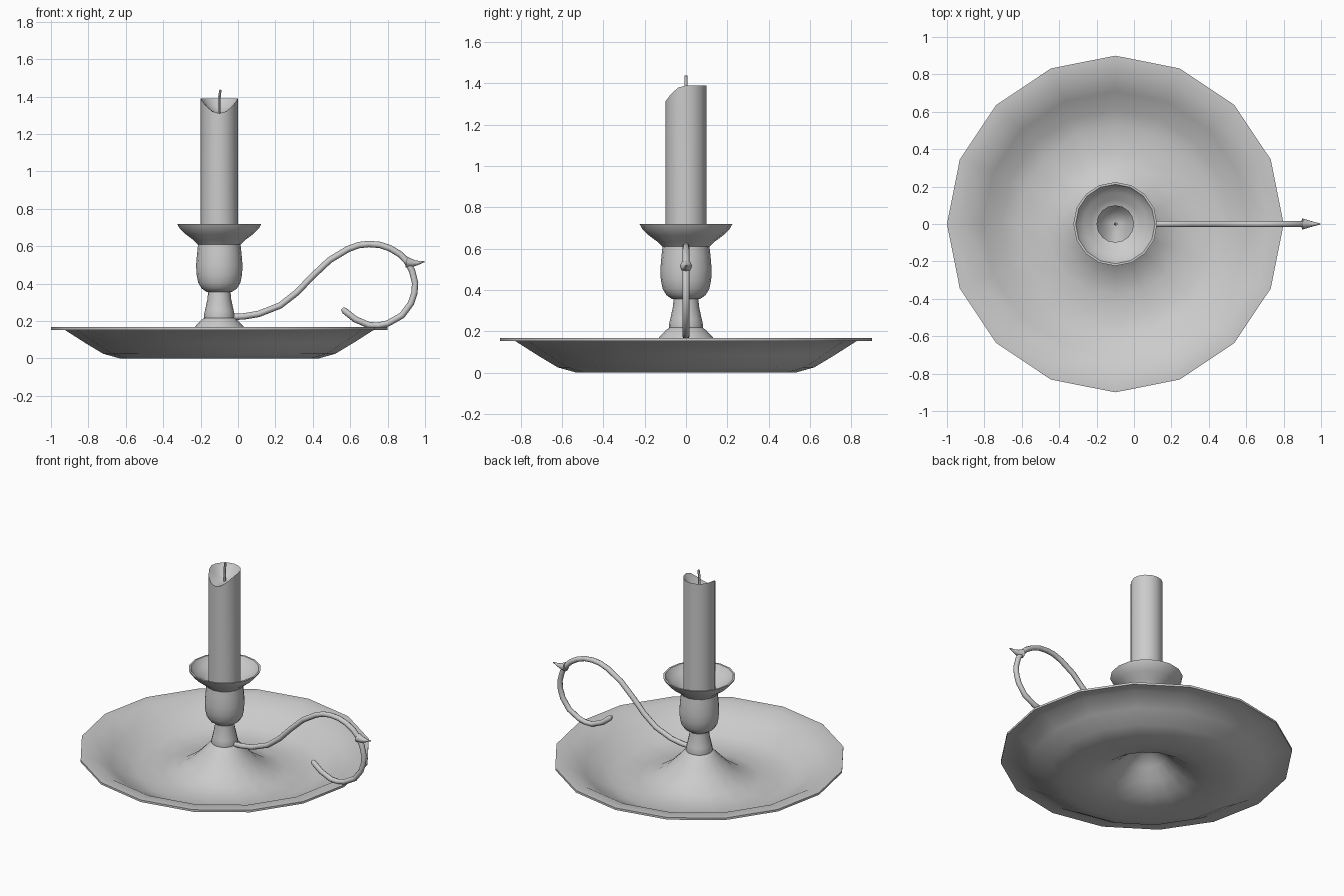
import bpy, bmesh, math
from mathutils import Vector

if "Cube" in bpy.data.objects:
    bpy.data.objects.remove(bpy.data.objects["Cube"])

CX = -0.1   # axis of dish and candle
SIDES = 16


def finish(bm, name, angle=40):
    bmesh.ops.recalc_face_normals(bm, faces=bm.faces)
    me = bpy.data.meshes.new(name)
    bm.to_mesh(me)
    bm.free()
    ob = bpy.data.objects.new(name, me)
    bpy.context.collection.objects.link(ob)
    bpy.ops.object.select_all(action='DESELECT')
    ob.select_set(True)
    bpy.context.view_layer.objects.active = ob
    bpy.ops.object.shade_smooth_by_angle(angle=math.radians(angle))
    return ob


def lathe(name, profile, angle=40, height=None):
    """Revolve (radius, z) points; radius 0 makes a pole."""
    bm = bmesh.new()
    rings = []
    for i, (r, z) in enumerate(profile):
        if r == 0:
            rings.append([bm.verts.new((CX, 0, z))] * SIDES)
            continue
        ring = []
        for k in range(SIDES):
            a = 2 * math.pi * k / SIDES
            zz = height(r, z, a) if height else z
            ring.append(bm.verts.new((CX + r * math.cos(a), r * math.sin(a), zz)))
        rings.append(ring)
    for lo, hi in zip(rings, rings[1:]):
        for k in range(SIDES):
            n = (k + 1) % SIDES
            quad = list(dict.fromkeys((lo[k], lo[n], hi[n], hi[k])))
            bm.faces.new(quad)
    return finish(bm, name, angle)


def tube(name, path, radii, sides=8):
    """Round tube along (x, z) points in the y = 0 plane."""
    pts = [Vector((x, 0, z)) for x, z in path]
    bm = bmesh.new()
    rings = []
    for i, p in enumerate(pts):
        t = (pts[min(i + 1, len(pts) - 1)] - pts[max(i - 1, 0)]).normalized()
        side = Vector((0, 1, 0))
        up = t.cross(side)
        rings.append([bm.verts.new(p + radii[i] * (math.cos(a) * side + math.sin(a) * up))
                      for a in (2 * math.pi * k / sides for k in range(sides))])
    for lo, hi in zip(rings, rings[1:]):
        for k in range(sides):
            n = (k + 1) % sides
            bm.faces.new((lo[k], lo[n], hi[n], hi[k]))
    bm.faces.new(rings[0])
    bm.faces.new(rings[-1])
    return finish(bm, name, 60)


# Dish: thin shell with raised hollow centre
lathe("dish", [
    (0, 0.205), (0.06, 0.2), (0.12, 0.15), (0.19, 0.085), (0.28, 0.025), (0.38, 0.003),
    (0.53, 0), (0.62, 0.025), (0.72, 0.085), (0.825, 0.152), (0.9, 0.153),
    (0.9, 0.167), (0.82, 0.167), (0.71, 0.1), (0.61, 0.04), (0.52, 0.015),
    (0.38, 0.018), (0.29, 0.04), (0.2, 0.1), (0.135, 0.165), (0.1, 0.203),
    (0.075, 0.222), (0, 0.225)])

# Candlestick stem, bulb and drip cup
lathe("neck", [(0, 0.2), (0.08, 0.21), (0.083, 0.23), (0.076, 0.26), (0.063, 0.32),
               (0.06, 0.36), (0, 0.365)])
lathe("bulb", [(0, 0.352), (0.068, 0.356), (0.095, 0.375), (0.113, 0.405), (0.122, 0.45),
               (0.124, 0.5), (0.119, 0.56), (0.113, 0.615), (0, 0.62)])
lathe("drip_cup", [(0, 0.607), (0.115, 0.61), (0.138, 0.633), (0.18, 0.664), (0.213, 0.697),
                   (0.224, 0.718), (0.212, 0.718), (0.2, 0.699), (0.17, 0.674),
                   (0.13, 0.648), (0.1, 0.627), (0, 0.627)])


# Candle: melted bowl on top, notched at the front
def melted(r, z, a):
    if z < 1.3:
        return z
    rim = 1.39 - 0.08 * max(0, -math.sin(a)) ** 2
    return 1.31 + (rim - 1.31) * (r / 0.1) ** 2


lathe("candle", [(0, 0.6), (0.1, 0.6), (0.1, 1.39), (0.092, 1.39), (0.07, 1.38),
                 (0.04, 1.35), (0, 1.31)], height=melted)
tube("wick", [(-0.1, 1.3), (-0.1, 1.36), (-0.099, 1.4), (-0.094, 1.437)],
     [0.008, 0.008, 0.008, 0.007], 6)

# Scrolled handle with thumb spur
handle = [(-0.04, 0.222), (0.03, 0.225), (0.11, 0.238), (0.225, 0.283), (0.315, 0.353),
          (0.396, 0.438), (0.49, 0.526), (0.588, 0.585), (0.645, 0.606), (0.70, 0.612),
          (0.76, 0.607), (0.815, 0.588), (0.865, 0.558), (0.902, 0.52), (0.93, 0.47),
          (0.947, 0.405), (0.943, 0.35), (0.925, 0.295), (0.877, 0.23), (0.80, 0.187),
          (0.75, 0.176), (0.7, 0.178), (0.626, 0.21), (0.57, 0.255), (0.557, 0.268)]
tube("handle", handle, [0.017] * (len(handle) - 1) + [0.009])
tube("thumb_spur", [(0.90, 0.515), (0.93, 0.51), (0.955, 0.51), (0.997, 0.518)],
     [0.03, 0.021, 0.013, 0.003])
